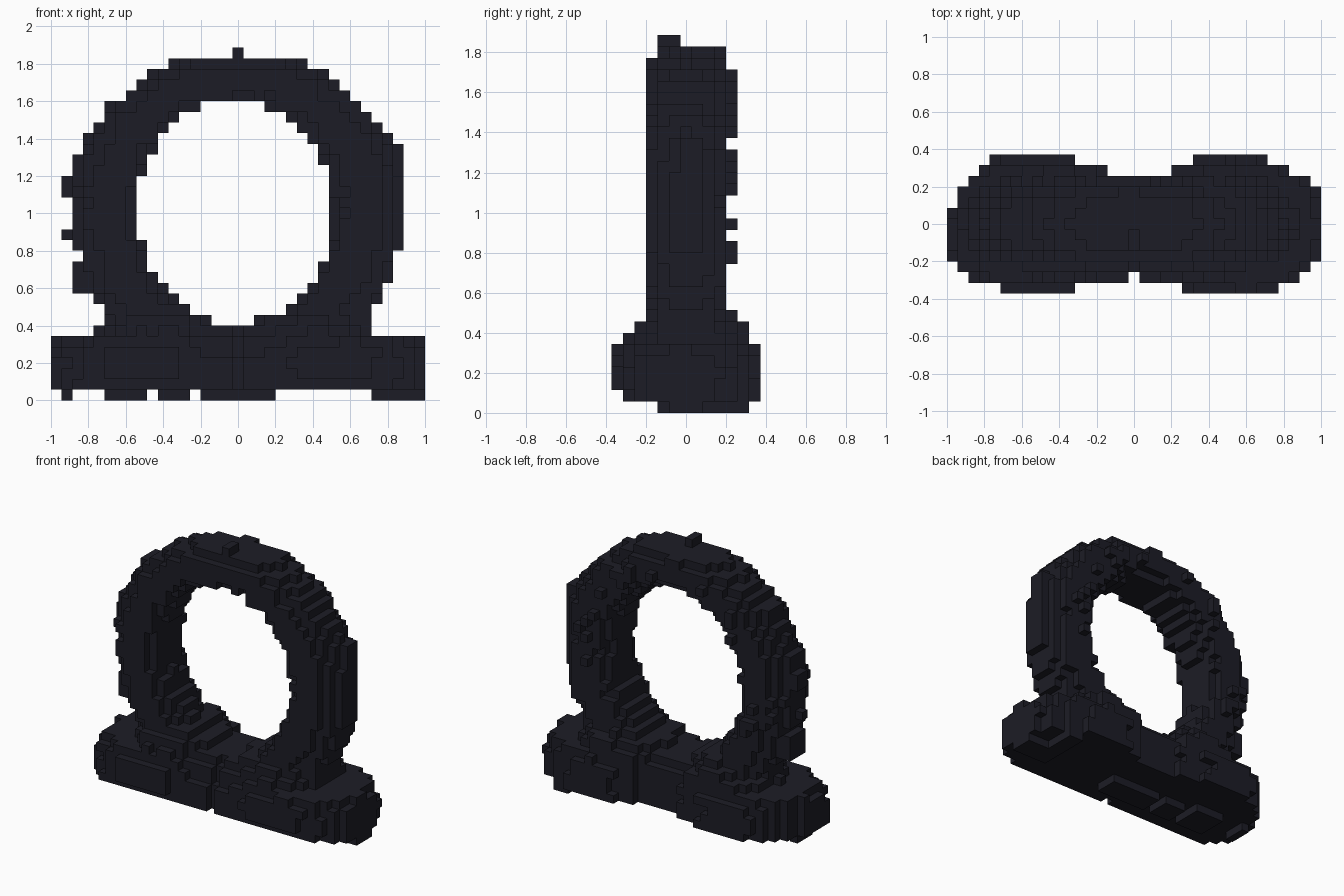
import bpy, bmesh
from math import hypot
from mathutils import Vector, noise

cube = bpy.data.objects.get("Cube")
if cube:
    bpy.data.objects.remove(cube)

COLS, ROWS, DEPTH = 35, 33, 6      # block counts: width, height, half depth
V = 2 / COLS                       # block size
MID = 17                           # centre column

stone = bpy.data.materials.new("dark_stone")
stone.use_nodes = True
colour = (0.012, 0.012, 0.019, 1)
stone.diffuse_color = colour
bsdf = stone.node_tree.nodes["Principled BSDF"]
bsdf.inputs["Base Color"].default_value = colour
bsdf.inputs["Roughness"].default_value = 0.9


def rough(i, j, k):
    """Lumps that make the stone uneven."""
    return noise.noise(Vector((i, j, k)) * 0.57 + Vector((5.3, 2.1, 7.7)))


def hole(i, k):
    """Below 1 inside the round opening."""
    return hypot((i - 16.7) / 9.1, (k - 17.3) / (10.2 if k > 17 else 10.6))


def in_ring(i, j, k):
    outer = hypot((i - MID) / 15.5, (k - 18) / (14.1 if k > 18 else 18))
    inner = hole(i, k)
    if outer > 1 or inner < 1 or not 4 <= k <= 31 or j < -3:
        return False
    # rounded tube: u runs from -1 at the opening to 1 at the rim
    u = 2 * (inner - 1) / (inner - outer) - 1
    power = 2.2 if u > 0 else 1.7
    return abs(u) ** power + (abs(j) / (3.8 + rough(i, j, k))) ** 2.2 <= 1


def in_base(i, j, k):
    side = abs(i - MID)
    if k < 1 or hole(i, k) < 1 or (k == 1 and j == -DEPTH):
        return False
    # blunt tips, set back a little from the rear
    if side > 15 and j > 2 * (MID - side) + 1 + (i > MID) * 2:
        return False
    # two swollen ends with a domed top
    end = (abs(side - 9) / 8.75) ** 2.2 + (abs(j) / 6.4) ** 2.2 + (abs(k - 2.5) / 3.4) ** 6
    if end <= 1 + 0.15 * rough(i, j, k):
        return True
    # narrower middle, stepping in towards the top
    half = 5 if k < 4 else 4 if k < 6 else 3
    if side <= 9 and k <= 6 and -half + (i == MID) <= j <= min(half, 4):
        return True
    # mounds around the feet of the ring
    foot = hypot((side - 7) / 5.8, (j - 0.3) / 5.6, (k - 5) / 4.1)
    return foot <= 1 + 0.15 * rough(i, j, k)


def box(i0, i1, j0, j1, k0, k1):
    return {(i, j, k) for i in range(i0, i1 + 1)
            for j in range(j0, j1 + 1) for k in range(k0, k1 + 1)}


def build(name, cells):
    """Turn blocks into one closed shell of outside faces."""
    bm = bmesh.new()
    verts = {}
    for cell in sorted(cells):
        for axis in range(3):
            for step in (0, 1):
                other = list(cell)
                other[axis] += 2 * step - 1
                if tuple(other) in cells:
                    continue
                a, b = (axis + 1) % 3, (axis + 2) % 3
                ring = []
                for da, db in ((0, 0), (1, 0), (1, 1), (0, 1)):
                    p = list(cell)
                    p[axis] += step
                    p[a] += da
                    p[b] += db
                    p = tuple(p)
                    if p not in verts:
                        x, y, z = p
                        verts[p] = bm.verts.new(((x - COLS / 2) * V, (y - 0.5) * V, z * V))
                    ring.append(verts[p])
                bm.faces.new(ring if step else ring[::-1])
    mesh = bpy.data.meshes.new(name)
    bm.to_mesh(mesh)
    bm.free()
    mesh.materials.append(stone)
    bpy.context.collection.objects.link(bpy.data.objects.new(name, mesh))


grid = box(0, COLS - 1, -DEPTH, DEPTH, 0, ROWS - 1)
ring = {c for c in grid if in_ring(*c)}
base = {c for c in grid if in_base(*c)}

# loose blocks sticking out of the ring
ring |= box(17, 17, -2, -1, 32, 32) | box(12, 22, -3, 3, 30, 30)
ring |= box(1, 1, 0, 1, 19, 20) | box(1, 1, 0, 0, 15, 15)
ring |= box(5, 6, -1, 1, 26, 27) | box(2, 2, -1, 1, 14, 22)
ring |= box(32, 32, -1, 1, 14, 18) | box(32, 32, 0, 1, 19, 23)
ring |= box(2, 4, -1, 1, 10, 12) | box(29, 30, -1, 1, 10, 12)

# ends of the base, and uneven pads under it
base |= box(0, 1, -3, 1, 1, 3) | box(33, 34, -3, 1, 1, 4)
for i0, i1, j0, j1 in ((1, 1, -1, 1), (5, 8, -2, 1), (10, 12, -2, 0),
                       (14, 20, -2, 0), (30, 34, -1, 1), (30, 31, 2, 5)):
    base |= box(i0, i1, j0, j1, 0, 0)

build("stone_ring", ring - base)
build("stone_base", base)
